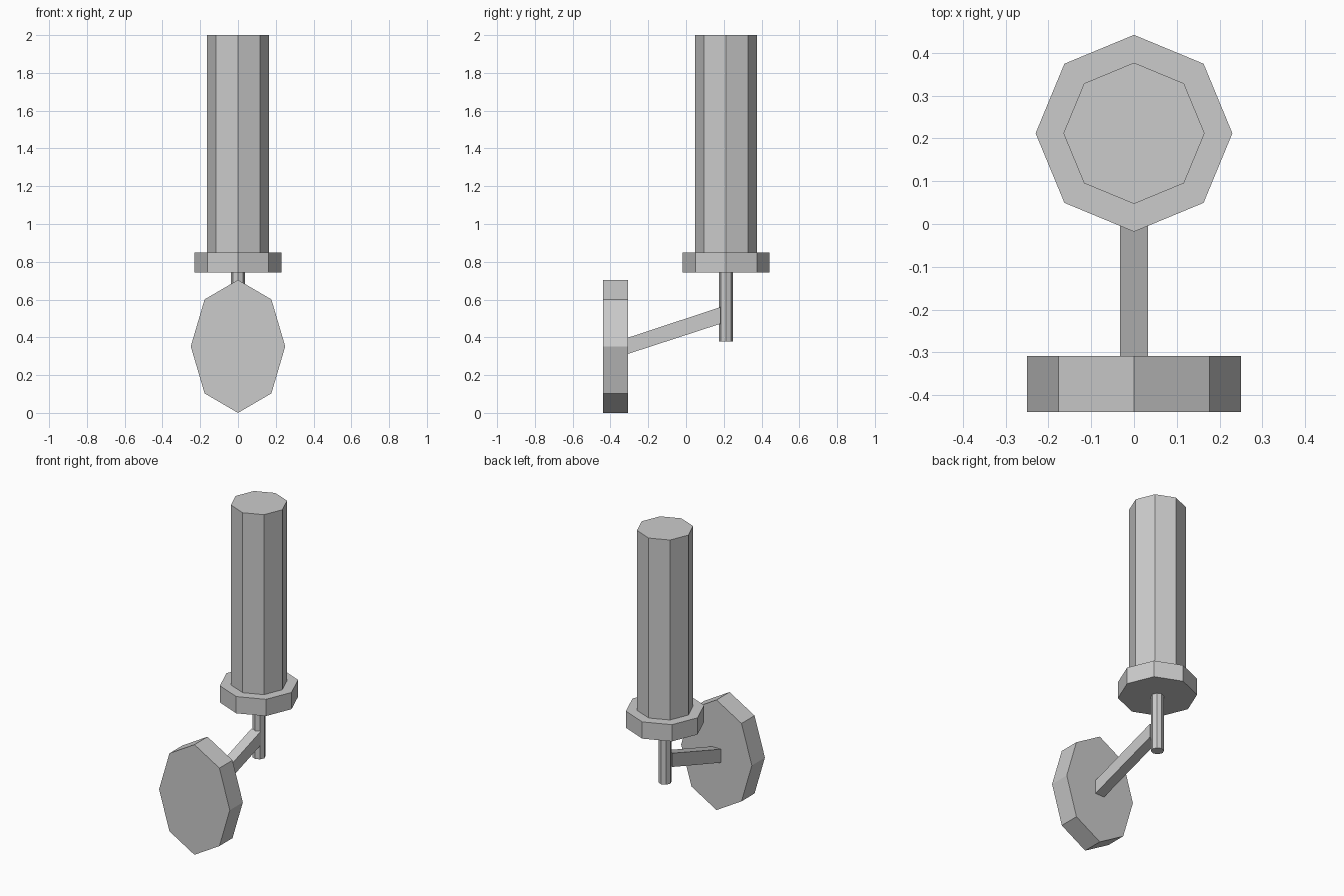
import bpy, bmesh
from math import pi, cos, sin

if "Cube" in bpy.data.objects:
    bpy.data.objects.remove(bpy.data.objects["Cube"])


def prism(name, outline, offset):
    """Extrude a closed flat outline by an offset vector."""
    bm = bmesh.new()
    face = bm.faces.new([bm.verts.new(p) for p in outline])
    ext = bmesh.ops.extrude_face_region(bm, geom=[face], use_keep_orig=True)
    moved = [g for g in ext["geom"] if isinstance(g, bmesh.types.BMVert)]
    bmesh.ops.translate(bm, verts=moved, vec=offset)
    bmesh.ops.recalc_face_normals(bm, faces=bm.faces[:])
    mesh = bpy.data.meshes.new(name)
    bm.to_mesh(mesh)
    bm.free()
    obj = bpy.data.objects.new(name, mesh)
    bpy.context.collection.objects.link(obj)
    return obj


OCT = [(cos(i * pi / 4), sin(i * pi / 4)) for i in range(8)]
AXIS_Y = 0.212


def upright(name, radius, z0, z1):
    ring = [(radius * c, AXIS_Y + radius * s, z0) for c, s in OCT]
    return prism(name, ring, (0, 0, z1 - z0))


# Candle, its cup and the stem, all on one upright axis
upright("candle", 0.165, 0.85, 2.0)
upright("candle_cup", 0.23, 0.743, 0.85)
upright("stem", 0.038, 0.378, 0.743)

# Tall octagonal wall plate
prism("wall_plate", [(0.25 * c, -0.44, 0.352 + 0.352 * s) for c, s in OCT], (0, 0.132, 0))

# Sloping arm with vertical ends
arm = [(-0.308, 0.312), (0.183, 0.472), (0.183, 0.56), (-0.308, 0.398)]
prism("arm", [(-0.033, y, z) for y, z in arm], (0.066, 0, 0))
